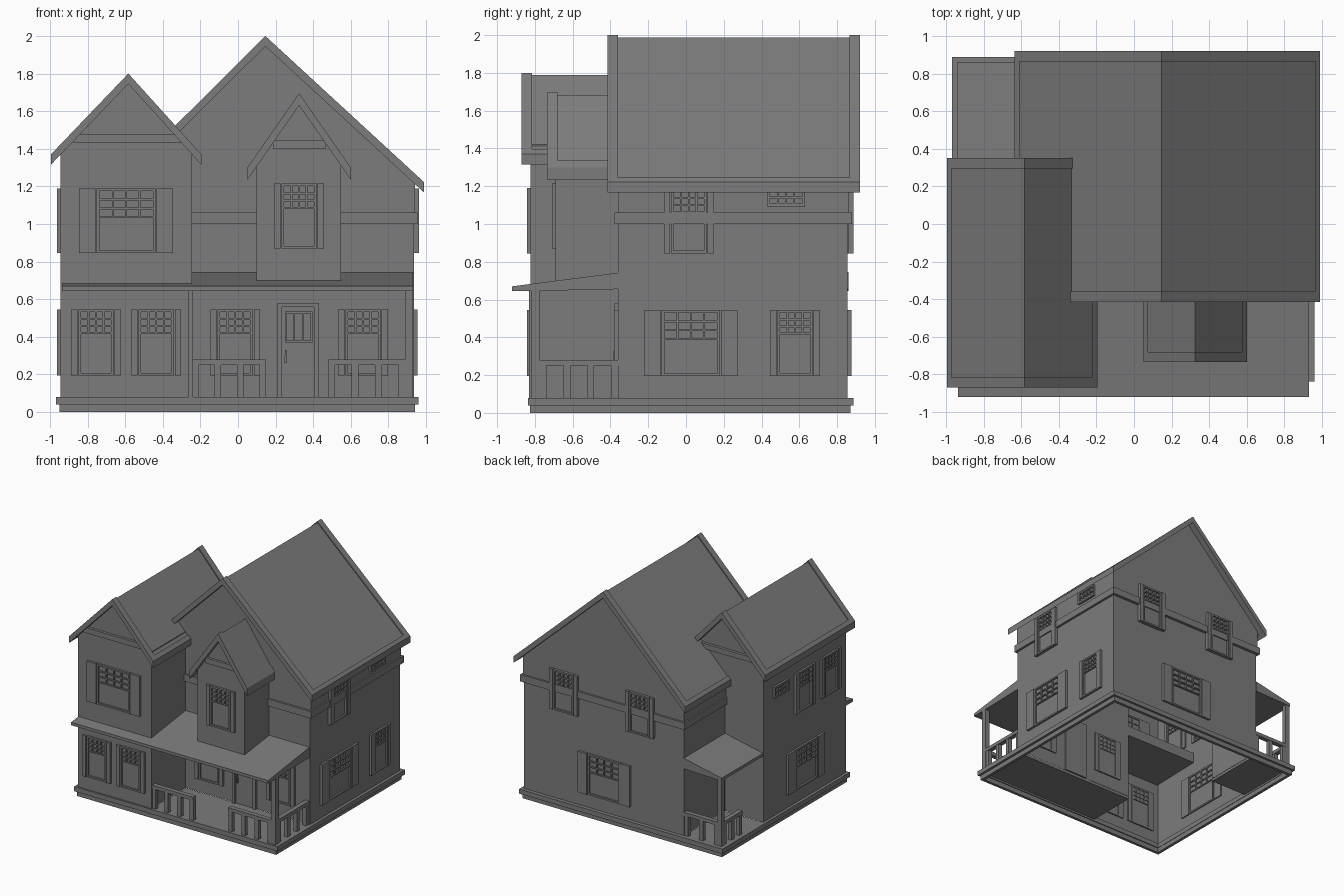
import bpy, bmesh

if "Cube" in bpy.data.objects:
    bpy.data.objects.remove(bpy.data.objects["Cube"])

grey = bpy.data.materials.new("dark_grey")
grey.diffuse_color = (.2, .2, .2, 1)
grey.use_nodes = True
grey.node_tree.nodes["Principled BSDF"].inputs["Base Color"].default_value = grey.diffuse_color


def finish(name, bm):
    me = bpy.data.meshes.new(name)
    bmesh.ops.recalc_face_normals(bm, faces=bm.faces)
    bm.to_mesh(me)
    bm.free()
    me.materials.append(grey)
    ob = bpy.data.objects.new(name, me)
    bpy.context.collection.objects.link(ob)
    return ob


def boxes(name, items):
    # each item is x0, x1, y0, y1, z0, z1
    bm = bmesh.new()
    for x0, x1, y0, y1, z0, z1 in items:
        vs = bmesh.ops.create_cube(bm, size=1)["verts"]
        for v in vs:
            v.co = ((x0 + x1) / 2 + v.co.x * (x1 - x0),
                    (y0 + y1) / 2 + v.co.y * (y1 - y0),
                    (z0 + z1) / 2 + v.co.z * (z1 - z0))
    return finish(name, bm)


def prisms(name, items):
    # each item is a profile of (x, z) points extruded from y0 to y1
    bm = bmesh.new()
    for pts, y0, y1 in items:
        a = [bm.verts.new((x, y0, z)) for x, z in pts]
        b = [bm.verts.new((x, y1, z)) for x, z in pts]
        bm.faces.new(a)
        bm.faces.new(b[::-1])
        for i in range(len(a)):
            j = (i + 1) % len(a)
            bm.faces.new((a[i], b[i], b[j], a[j]))
    return finish(name, bm)


def walls(name, gables, sides):
    # gables: (y, xz outline); sides: (xa, ya, xb, yb, z0, z1)
    bm = bmesh.new()
    for y, pts in gables:
        bm.faces.new([bm.verts.new((x, y, z)) for x, z in pts])
    for xa, ya, xb, yb, z0, z1 in sides:
        bm.faces.new([bm.verts.new(p) for p in
                      ((xa, ya, z0), (xb, yb, z0), (xb, yb, z1), (xa, ya, z1))])
    return finish(name, bm)


def roof(name, left, peak, right, y0, y1, t, back_barge=True):
    rim = 0.055

    def chevron(top, drop, thick):
        p = [(x, z - drop) for x, z in top]
        return p + [(x, z - thick) for x, z in reversed(top)]

    def toward(e, d):
        s = d / abs(peak[0] - e[0])
        return (e[0] + (peak[0] - e[0]) * s, e[1] + (peak[1] - e[1]) * s)

    full = [left, peak, right]
    parts = [(chevron([toward(left, .02), peak, toward(right, .02)], .012, t - .005),
              y0 + rim / 2, y1 - (rim / 2 if back_barge else 0))]
    parts.append((chevron(full, 0, t), y0, y0 + rim))
    if back_barge:
        parts.append((chevron(full, 0, t), y1 - rim, y1))
    for e in (left, right):
        parts.append((chevron([e, toward(e, .025)], 0, t), y0 + rim, y1))
    return prisms(name, parts)


def on_wall(side, w, items):
    # wall-local boxes (u0, u1, outward0, outward1, z0, z1) to world boxes
    out = []
    for u0, u1, d0, d1, z0, z1 in items:
        s = -1 if side in ("front", "left") else 1
        a, b = sorted((w + s * d0, w + s * d1))
        out.append((u0, u1, a, b, z0, z1) if side in ("front", "back")
                   else (a, b, u0, u1, z0, z1))
    return out


def window(name, side, w, c, z0, z1, width, glass, cols=4, rows=3, lattice=.14):
    h, f = glass / 2, .014
    b = [(c - h, c + h, -.004, .003, z0, z1)]
    for s in (-1, 1):
        e = sorted((c + s * h, c + s * (h + f)))
        b.append((*e, -.012, .018, z0, z1))
        if width > glass + .04:
            e = sorted((c + s * (h + f + .005), c + s * width / 2))
            b.append((*e, -.01, .02, z0, z1))
    b += [(c - h, c + h, -.012, .018, z0, z0 + f), (c - h, c + h, -.012, .018, z1 - f, z1)]
    zl = z1 - f - lattice
    for i in range(1, cols):
        u = c - h + glass * i / cols
        b.append((u - .005, u + .005, -.012, .016, zl, z1 - f))
    for i in range(rows):
        z = zl + lattice * i / rows
        b.append((c - h, c + h, -.012, .016, z - .005, z + .005))
    boxes(name, on_wall(side, w, b))


# foundation ring, sill ring and porch floors
def ring(x0, x1, y0, y1, z0, z1, t):
    return [(x0, x1, y0, y0 + t, z0, z1), (x0, x1, y1 - t, y1, z0, z1),
            (x0, x0 + t, y0 + t, y1 - t, z0, z1), (x1 - t, x1, y0 + t, y1 - t, z0, z1)]


boxes("foundation", ring(-.95, .94, -.825, .87, 0, .04, .025))
boxes("sill", ring(-.967, .96, -.837, .888, .04, .08, .045))
boxes("porch_floors", [(-.245, .93, -.82, -.36, .055, .078), (-.93, -.58, .30, .86, .055, .078)])

# main body: lower storey, and slightly wider upper storey
F, B, UX, UB = -.36, .855, .942, .863
walls("lower_walls",
      [(F, [(-.245, .08), (.935, .08), (.935, 1.03), (-.245, 1.03)]),
       (B, [(-.58, .08), (.935, .08), (.935, 1.03), (-.58, 1.03)])],
      [(.935, F, .935, B, .08, 1.03), (-.58, .30, -.58, B, .08, 1.03)])
walls("upper_walls",
      [(F, [(-.245, 1.03), (UX, 1.03), (UX, 1.235), (.145, 1.97), (-.34, 1.495), (-.245, 1.40)]),
       (UB, [(-.587, 1.03), (UX, 1.03), (UX, 1.235), (.145, 1.97), (-.587, 1.24)])],
      [(UX, F, UX, UB, 1.03, 1.235), (-.587, .30, -.587, UB, 1.03, 1.24)])
boxes("storey_band", [(-.245, .955, -.378, -.355, 1.0, 1.06), (-.60, .955, .85, .88, 1.0, 1.06),
                      (.93, .955, -.355, .85, 1.0, 1.06), (-.60, -.575, .30, .85, 1.0, 1.06)])
roof("main_roof", (-.635, 1.222), (.145, 2.0), (.99, 1.222), -.415, .92, .055)

# left wing
WL, WR, WF, WB = -.943, -.245, -.822, .30
walls("wing_walls",
      [(WF, [(WL, .08), (WR, .08), (WR, 1.42), (-.585, 1.77), (WL, 1.40)]),
       (WB, [(WL, .08), (-.58, .08), (-.58, 1.2), (WR, 1.2), (WR, 1.42), (-.585, 1.77), (WL, 1.40)])],
      [(WL, WF, WL, WB, .08, 1.40), (WR, WF, WR, F, .08, 1.42)])
roof("wing_roof", (-.995, 1.37), (-.583, 1.8), (-.195, 1.37), -.87, .35, .055)
boxes("wing_collar_beams", [(-.875, -.30, y, y + .035, 1.43, 1.475) for y in (-.845, .29)])
boxes("wing_corner_boards", [(-.262, -.24, -.83, -.80, .08, .65)])

# front dormer bay
walls("dormer_walls",
      [(-.69, [(.098, .70), (.547, .70), (.547, 1.34), (.325, 1.66), (.098, 1.34)])],
      [(.098, -.69, .098, F, .68, 1.34), (.547, -.69, .547, F, .68, 1.34)])
roof("dormer_roof", (.05, 1.30), (.325, 1.695), (.60, 1.30), -.735, F, .065, False)
boxes("dormer_collar_beam", [(.185, .465, -.712, -.68, 1.40, 1.445)])


# lean-to porch roofs: wedge section (distance, z) swept along one axis
def lean_to(name, sec, a0, a1, along_x):
    bm = bmesh.new()
    ends = [[bm.verts.new((a, d, z) if along_x else (d, a, z)) for d, z in sec] for a in (a0, a1)]
    for e in ends:
        bm.faces.new(e)
    for i in range(len(sec)):
        j = (i + 1) % len(sec)
        bm.faces.new((ends[0][i], ends[0][j], ends[1][j], ends[1][i]))
    finish(name, bm)


lean_to("front_porch_roof", [(-.92, .645), (-.92, .67), (F, .742), (F, .655), (-.82, .645)], -.937, .93, True)
lean_to("back_porch_roof", [(-.94, .645), (-.94, .67), (-.58, .745), (-.58, .655)], .30, .86, False)


# porch posts and railings
def railing(name, a0, a1, c, along_x):
    n = max(1, int((a1 - a0) / .115))
    parts = [(a0, a1, c - .02, c + .02, .25, .28)]
    for i in range(n + 1):
        m = a0 + .018 + (a1 - a0 - .036) * i / n
        parts.append((m - .018, m + .018, c - .017, c + .017, .07, .255))
    boxes(name, parts if along_x else [(p[2], p[3], p[0], p[1], p[4], p[5]) for p in parts])


boxes("porch_posts", [(.887, .93, -.82, -.775, .06, .65), (-.935, -.895, .815, .855, .06, .66)])
railing("front_railing_left", -.245, .15, -.80, True)
railing("front_railing_right", .48, .89, -.80, True)
railing("side_railing", -.775, F, .908, False)
railing("back_railing", -.90, -.58, .835, True)
railing("back_side_railing", .57, .82, -.915, False)

# front door with glazing and handle
door = [(.21, .235, -.01, .02, .08, .58), (.405, .43, -.01, .02, .08, .58),
        (.235, .405, -.01, .02, .56, .58), (.235, .405, -.01, .005, .08, .56),
        (.25, .257, 0, .025, .27, .33), (.247, .26, 0, .018, .26, .30)]
door += [(.25, .395, 0, .018, z, z + .01) for z in (.37, .525)]
door += [(x, x + .009, 0, .018, .38, .525) for x in (.25, .295, .341, .386)]
boxes("front_door", on_wall("front", F, door))

# windows
window("wing_upper_window", "front", WF, -.595, .845, 1.19, .50, .285)
for i, (x, y) in enumerate(((-.755, WF), (-.435, WF), (-.015, F), (.665, F))):
    window(f"front_window_{i}", "front", y, x, .195, .545, .265, .16, lattice=.11)
window("dormer_window", "front", -.69, .325, .87, 1.215, .265, .16, lattice=.115)
window("right_upper_window", "right", UX, .015, .845, 1.19, .265, .16, lattice=.115)
window("right_small_window", "right", UX, .53, 1.09, 1.19, .19, .17, 4, 2, .07)
window("right_wide_window", "right", .935, .025, .195, .545, .495, .28)
window("right_lower_window", "right", .935, .577, .195, .545, .265, .16, lattice=.11)
for x in (.545, -.175):
    window("back_upper_window", "back", UB + .005, x, .845, 1.19, .265, .16, lattice=.115)
window("back_wide_window", "back", B, .17, .195, .545, .495, .28)
for y in (-.25, -.60):
    window("left_upper_window", "left", WL, y, .845, 1.19, .265, .16, lattice=.115)
window("left_small_window", "left", WL, .07, 1.09, 1.19, .19, .17, 4, 2, .07)
window("left_wide_window", "left", WL, -.26, .195, .545, .495, .28)
